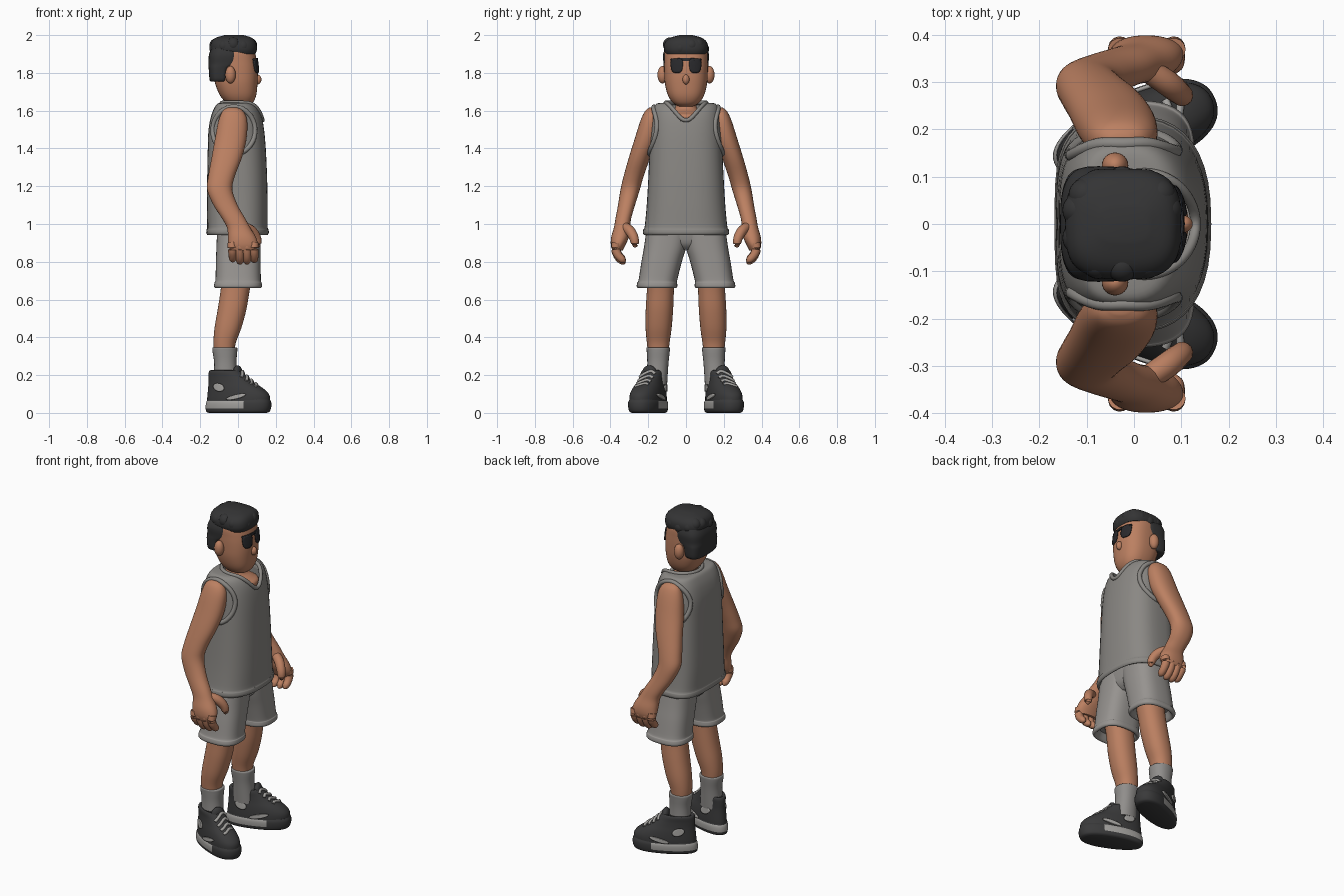
import bpy, bmesh, math
from mathutils import Vector, Matrix
from mathutils.bvhtree import BVHTree

if "Cube" in bpy.data.objects:
    bpy.data.objects.remove(bpy.data.objects["Cube"])


def mat(name, r, g, b):
    m = bpy.data.materials.new(name)
    m.diffuse_color = (r, g, b, 1)
    m.use_nodes = True
    m.node_tree.nodes["Principled BSDF"].inputs["Base Color"].default_value = m.diffuse_color
    return m


SKIN = mat("skin", .50, .215, .12)
SHIRT = mat("shirt_grey", .255, .245, .23)
SHORTS = mat("shorts_grey", .31, .295, .28)
SOCK = mat("sock_grey", .28, .27, .26)
HAIR = mat("hair_charcoal", .034, .034, .035)
SHOE = mat("shoe_charcoal", .042, .042, .043)
TRIM = mat("shoe_light_grey", .37, .36, .345)
LENS = mat("lens_black", .022, .022, .025)


def finish(name, bm, m, mirror=False, xf=None):
    """Turn a bmesh into a smooth object, optionally mirrored across y."""
    bmesh.ops.recalc_face_normals(bm, faces=bm.faces)
    me = bpy.data.meshes.new(name)
    bm.to_mesh(me)
    bm.free()
    if xf:
        me.transform(xf)
    me.materials.append(m)
    ob = bpy.data.objects.new(name, me)
    bpy.context.collection.objects.link(ob)
    bpy.ops.object.select_all(action='DESELECT')
    ob.select_set(True)
    bpy.context.view_layer.objects.active = ob
    bpy.ops.object.shade_smooth_by_angle(angle=math.radians(55))
    if mirror:
        mod = ob.modifiers.new("mirror", 'MIRROR')
        mod.use_axis = (False, True, False)
        mod.use_mirror_merge = False
    return ob


def spline(keys, steps=4, closed=False):
    """Catmull-Rom interpolation of tuples."""
    n, out = len(keys), []
    for i in range(n if closed else n - 1):
        k = [keys[j % n] if closed else keys[max(0, min(n - 1, j))] for j in range(i - 1, i + 3)]
        for q in range(steps):
            t = q / steps
            out.append(tuple(.5 * (2 * b + (c - a) * t + (2 * a - 5 * b + 4 * c - d) * t * t
                                   + (3 * b - a - 3 * c + d) * t ** 3) for a, b, c, d in zip(*k)))
    return out if closed else out + [tuple(keys[-1])]


def bridge(loops, closed=False):
    bm = bmesh.new()
    vs = [[bm.verts.new(p) for p in lp] for lp in loops]
    n = len(vs[0])
    for a, b in zip(vs, vs[1:] + vs[:1] if closed else vs[1:]):
        for j in range(n):
            bm.faces.new((a[j], a[(j + 1) % n], b[(j + 1) % n], b[j]))
    if not closed:
        bm.faces.new(vs[0])
        bm.faces.new(vs[-1])
    return bm


def pw(v, p):
    return math.copysign(abs(v) ** (2 / p), v)


def loft(name, keys, m, pf=2.2, pb=None, egg=0, n=40, **kw):
    """Stack of horizontal sections: (z, x min, x max, y min, y max)."""
    loops = []
    for z, x0, x1, y0, y1 in spline(keys):
        lp = []
        for j in range(n):
            c, s = math.cos(math.tau * j / n), math.sin(math.tau * j / n)
            p = pf if c > 0 else (pb or pf)
            lp.append(((x0 + x1) / 2 + (x1 - x0) / 2 * pw(c, p),
                       (y0 + y1) / 2 + (y1 - y0) / 2 * pw(s, p) * (1 + egg * c), z))
        loops.append(lp)
    return finish(name, bridge(loops), m, **kw)


def tube(name, keys, m, closed=False, n=14, steps=4, **kw):
    """Round sweep along (x, y, z, radius)."""
    pts, loops = spline(keys, steps, closed), []
    for i, p in enumerate(pts):
        a, b = (pts[i - 1], pts[(i + 1) % len(pts)]) if closed else (pts[max(i - 1, 0)], pts[min(i + 1, len(pts) - 1)])
        rot = (Vector(b[:3]) - Vector(a[:3])).to_track_quat('Z', 'Y')
        loops.append([Vector(p[:3]) + rot @ Vector((p[3] * math.cos(math.tau * j / n), p[3] * math.sin(math.tau * j / n), 0))
                      for j in range(n)])
    return finish(name, bridge(loops, closed), m, **kw)


def ball(name, loc, size, m, rot=0, **kw):
    bm = bmesh.new()
    bmesh.ops.create_uvsphere(bm, u_segments=24, v_segments=14, radius=1)
    bm.transform(Matrix.Translation(loc) @ Matrix.Rotation(rot, 4, 'Z') @ Matrix.Diagonal((*size, 1)))
    return finish(name, bm, m, **kw)


def projector(ob):
    bm = bmesh.new()
    bm.from_mesh(ob.data)
    tree = BVHTree.FromBMesh(bm)

    def hit(p, d):
        loc = tree.ray_cast(Vector(p), Vector(d))[0]
        return loc or tree.find_nearest(Vector(p) + Vector(d))[0]
    return hit


def patch(name, point, hit, d, m, p=2.0, **kw):
    """Thin plate lying on a surface; point(a, b) gives the ray start."""
    loops = []
    for r in (1, .75, .5, .25, .03):
        loops.append([hit(point(r * pw(math.cos(math.tau * j / 28), p), r * pw(math.sin(math.tau * j / 28), p)), d)
                      - Vector(d) * .004 for j in range(28)])
    bm = bridge(loops)
    bm.faces.ensure_lookup_table()
    bmesh.ops.delete(bm, geom=[bm.faces[-2]], context='FACES_ONLY')
    ob = finish(name, bm, m, **kw)
    ob.modifiers.new("plate", 'SOLIDIFY').thickness = .008
    ob.modifiers["plate"].offset = 0
    return ob


# Head, neck, ears, nose
head = loft("head", [(z, a, b, -w, w) for z, a, b, w in (
    (1.622, -.03, .05, .035), (1.64, -.06, .077, .068), (1.68, -.095, .096, .095), (1.74, -.12, .103, .111),
    (1.8, -.13, .105, .115), (1.86, -.135, .1, .115), (1.92, -.13, .085, .11), (1.97, -.08, .05, .07))], SKIN, pf=2.5)
loft("neck", [(1.5, -.1, .1, -.11, .11), (1.57, -.09, .115, -.1, .1), (1.592, -.08, .08, -.08, .08),
              (1.62, -.07, .04, -.056, .056), (1.7, -.07, .035, -.052, .052)], SKIN)
ball("ear", (-.04, .124, 1.79), (.028, .027, .046), SKIN, mirror=True)
ball("nose", (.104, 0, 1.765), (.02, .018, .026), SKIN)

# Hair: back block, crown and a ring of tufts
loft("hair_back", [(1.755, -.14, -.06, -.09, .09), (1.762, -.15, -.055, -.112, .112), (1.82, -.155, -.045, -.118, .118),
                   (1.85, -.156, -.005, -.119, .119), (1.9, -.153, .005, -.121, .121), (1.95, -.13, .01, -.1, .1)], HAIR, pf=4, pb=3)
loft("hair_crown", [(1.9, -.13, .092, -.108, .108), (1.925, -.145, .1, -.117, .117), (1.96, -.142, .095, -.112, .112),
                    (1.985, -.12, .075, -.085, .085), (2.0, -.07, .03, -.035, .035)], HAIR, pf=3)
for i in range(14):
    a = math.tau * (i + .5) / 14
    ball("hair_tuft", (-.025 + .092 * pw(math.cos(a), 2.8), .086 * pw(math.sin(a), 2.8), 1.938 + .012 * math.sin(3 * a)),
         (.036, .036, .037), HAIR)

# Sunglasses: lenses and brow bar on the face
on_face = projector(head)
patch("lens", lambda a, b: (1, .048 + (.031 + .003 * b) * a, 1.838 + .038 * b), on_face, (-1, 0, 0), LENS, p=3.2, mirror=True)
patch("glasses_bar", lambda a, b: (1, .08 * a, 1.87 + .007 * b), on_face, (-1, 0, 0), LENS, p=5)

# Tank top with rolled hem and scooped neck
shirt = loft("tank_top", [(z, a, b, -w, w) for z, a, b, w in (
    (.99, -.13, .13, .19), (.95, -.145, .145, .205), (.941, -.16, .155, .22), (.953, -.168, .163, .228), (.972, -.166, .161, .226),
    (.985, -.163, .157, .219), (1.1, -.165, .157, .208), (1.25, -.163, .154, .199), (1.4, -.16, .147, .192),
    (1.5, -.156, .138, .187), (1.57, -.143, .125, .18), (1.615, -.125, .105, .172), (1.637, -.108, .08, .155),
    (1.642, -.08, .05, .12))], SHIRT, pf=2.5, pb=3.5)
on_shirt = projector(shirt)
ring = [math.tau * i / 28 for i in range(28)]
tube("neckline", [(*on_shirt((.022 + .108 * math.cos(a), .107 * math.sin(a), 3), (0, 0, -1)), .011) for a in ring],
     SHIRT, closed=True, steps=2)
tube("armhole_rim", [(*on_shirt((-.022 + .112 * math.cos(a), .5, 1.495 + .125 * math.sin(a)), (0, -1, 0)), .013) for a in ring],
     SHIRT, closed=True, steps=2, mirror=True)
cut = loft("neck_cutter", [(1.53, -.086, .13, -.107, .107), (1.6, -.086, .13, -.107, .107), (1.8, -.086, .13, -.107, .107)], SHIRT, pf=2)
cut.hide_render = True
cut.hide_viewport = True
mod = shirt.modifiers.new("neck_hole", 'BOOLEAN')
mod.object, mod.operation, mod.solver = cut, 'DIFFERENCE', 'EXACT'

# Arms and hands
loft("arm", [(1.618, -.05, -.01, .165, .19), (1.6, -.08, .025, .15, .215), (1.55, -.102, .048, .135, .24),
             (1.45, -.122, .045, .15, .272), (1.35, -.14, .02, .19, .303), (1.25, -.158, -.018, .225, .331),
             (1.18, -.163, -.03, .245, .347), (1.1, -.13, -.002, .27, .36), (1.03, -.085, .038, .29, .373),
             (.98, -.058, .065, .297, .382), (.93, -.053, .095, .303, .396), (.89, -.05, .104, .32, .398),
             (.86, -.035, .09, .335, .39)], SKIN, mirror=True)
for i in range(4):
    x, dz = -.03 + .038 * i, (.012, 0, 0, .008)[i]
    tube("finger", [(x, .368, .9, .025), (x, .372, .865, .024), (x + .002, .358, .825 + dz, .022),
                    (x + .002, .335, .802 + dz, .019), (x + .002, .32, .793 + dz, .006)], SKIN, mirror=True)
tube("thumb", [(.03, .325, .985, .026), (.07, .298, .965, .027), (.096, .277, .93, .025), (.104, .27, .895, .02),
               (.103, .273, .877, .006)], SKIN, mirror=True)

# Shorts
loft("shorts_leg", [(.7, -.09, .09, .085, .225), (.668, -.105, .105, .068, .24), (.66, -.118, .118, .054, .252), (.67, -.127, .127, .046, .261),
                    (.69, -.124, .125, .047, .258), (.705, -.119, .121, .046, .251), (.8, -.117, .12, .022, .236),
                    (.88, -.114, .119, -.002, .222), (.98, -.11, .118, -.02, .208)], SHORTS, pf=2.7, mirror=True)
loft("shorts_seat", [(.865, -.07, .07, -.06, .06), (.9, -.105, .1, -.13, .13), (.98, -.11, .115, -.2, .2)], SHORTS, pf=2.8)

# Legs and socks
loft("leg", [(.76, -.08, .085, .06, .205), (.65, -.092, .062, .064, .207), (.55, -.107, .045, .068, .213),
             (.45, -.124, .018, .076, .214), (.37, -.13, -.012, .087, .207), (.3, -.125, -.02, .095, .2)], SKIN, mirror=True)
loft("sock", [(.347, -.12, -.02, .098, .194), (.345, -.134, -.005, .086, .208), (.325, -.135, -.004, .086, .208),
              (.26, -.126, -.008, .093, .205), (.15, -.13, .0, .1, .21)], SOCK, mirror=True)

# Shoes: built along x, then toed out and mirrored
FOOT = Matrix.Translation((0, .195, 0)) @ Matrix.Rotation(math.radians(22), 4, 'Z')
shoe = loft("shoe_upper", [(z, a, b, -w, w) for z, a, b, w in (
    (.03, -.172, .176, .074), (.07, -.173, .179, .076), (.1, -.171, .172, .074), (.13, -.168, .14, .069), (.16, -.166, .09, .062),
    (.19, -.166, .052, .058), (.215, -.164, .025, .057), (.226, -.155, .012, .05), (.218, -.14, .0, .038))], SHOE, egg=.13)
on_shoe = projector(shoe)
sole = loft("shoe_sole", [(z, a, b, -w, w) for z, a, b, w in (
    (0, -.165, .16, .064), (.008, -.178, .176, .075), (.03, -.181, .184, .08), (.055, -.178, .184, .08), (.07, -.17, .178, .074))],
    SHOE, egg=.13, pf=2.3, n=64)
sole.data.materials.append(TRIM)
for f in sole.data.polygons:
    if f.center.x < .07 and .022 < f.center.z < .062:
        f.material_index = 1
for k in range(4):
    u, w = .025 + .026 * k, .04 - .002 * k
    tube("shoelace", [(*on_shoe((u + .01 * math.sin(v * 2), w * v, 1), (0, 0, -1)), .0085) for v in (-1, -.6, -.2, .2, .6, 1)],
         TRIM, n=10, xf=FOOT, mirror=True)
for s in (1, -1):
    patch("side_patch", lambda a, b: (-.085 + .032 * a - .008 * b, s, .135 + .022 * b), on_shoe, (0, -s, 0), TRIM, xf=FOOT, mirror=True)
    patch("side_stripe", lambda a, b: (.02 + .055 * a, s, .085 + .012 * b + .012 * a), on_shoe, (0, -s, 0), TRIM, xf=FOOT, mirror=True)
ball("shoe_tongue", (-.002, 0, .212), (.022, .04, .04), SHOE, xf=FOOT, mirror=True)
for ob in (shoe, sole):
    ob.data.transform(FOOT)
    m = ob.modifiers.new("mirror", 'MIRROR')
    m.use_axis = (False, True, False)
    m.use_mirror_merge = False
